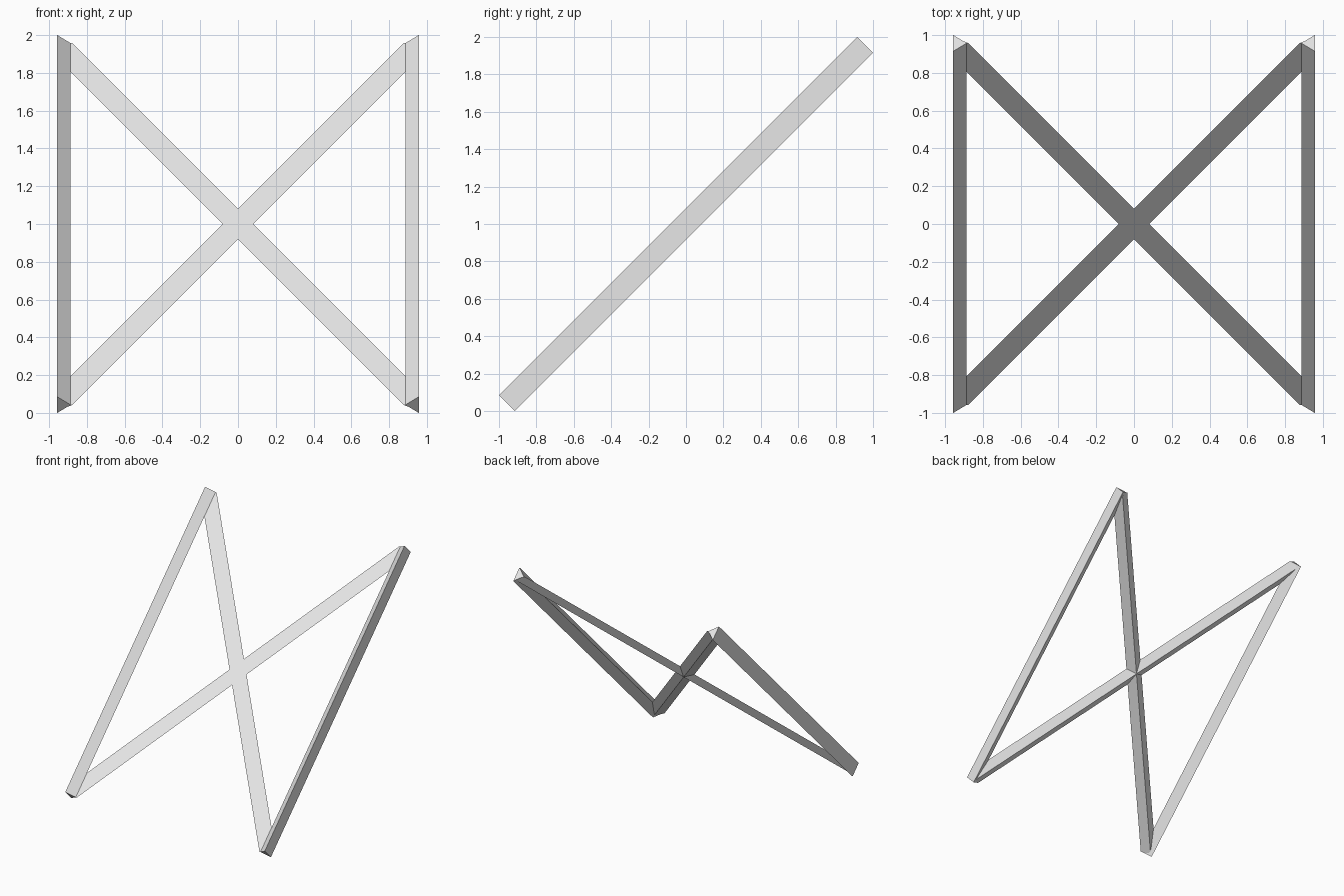
import bpy, bmesh, math
from mathutils import Matrix, Vector

cube = bpy.data.objects.get("Cube")
if cube:
    bpy.data.objects.remove(cube, do_unlink=True)

GREY = (0.8, 0.8, 0.8, 1.0)
mat = bpy.data.materials.new("light grey")
mat.use_nodes = True
mat.diffuse_color = GREY
mat.node_tree.nodes["Principled BSDF"].inputs["Base Color"].default_value = GREY

OUTER, INNER = 0.957, 0.886      # outer face and inner ridge of the side beams
HALF_LEN, HALF_THICK = 1.354, 0.06
BRACE_HALF, BRACE_DEPTH = 0.0664, 0.045

# The flat frame is modelled lying down, then leaned back by 45 degrees
LEAN = Matrix.Translation((0, 0, 1)) @ Matrix.Rotation(math.radians(45), 4, 'X')


def prism(name, profile, axis, half_length, clips=()):
    """Extrude a triangular profile both ways along axis, trimming with planes."""
    bm = bmesh.new()
    base = bm.faces.new([bm.verts.new(p - axis * half_length) for p in profile])
    out = bmesh.ops.extrude_face_region(bm, geom=[base])
    new_verts = [g for g in out["geom"] if isinstance(g, bmesh.types.BMVert)]
    bmesh.ops.translate(bm, verts=new_verts, vec=axis * half_length * 2)
    for normal, dist in clips:
        cut = bmesh.ops.bisect_plane(bm, geom=bm.verts[:] + bm.edges[:] + bm.faces[:],
                                     plane_co=normal * dist, plane_no=normal,
                                     clear_outer=True)
        rim = [g for g in cut["geom_cut"] if isinstance(g, bmesh.types.BMEdge)]
        bmesh.ops.holes_fill(bm, edges=rim)
    bmesh.ops.recalc_face_normals(bm, faces=bm.faces[:])
    bm.transform(LEAN)
    mesh = bpy.data.meshes.new(name)
    bm.to_mesh(mesh)
    bm.free()
    mesh.materials.append(mat)
    bpy.context.collection.objects.link(bpy.data.objects.new(name, mesh))


X, Y, Z = Vector((1, 0, 0)), Vector((0, 1, 0)), Vector((0, 0, 1))
trims = [(X, 0.93), (-X, 0.93), (Y, HALF_LEN), (-Y, HALF_LEN)]

for side, label in ((1, "left"), (-1, "right")):
    # Side beam: triangular bar with its ridge pointing inwards
    prism(label + "_side_beam",
          [X * side * OUTER + Z * HALF_THICK,
           X * side * OUTER - Z * HALF_THICK,
           X * side * INNER], Y, HALF_LEN)

    # Diagonal brace: flat on top, ridge underneath, corner to corner
    along = Vector((side * OUTER, HALF_LEN, 0)).normalized()
    across = along.cross(Z)
    prism(label + "_diagonal_brace",
          [across * BRACE_HALF, -across * BRACE_HALF, -Z * BRACE_DEPTH],
          along, 1.8, trims)
